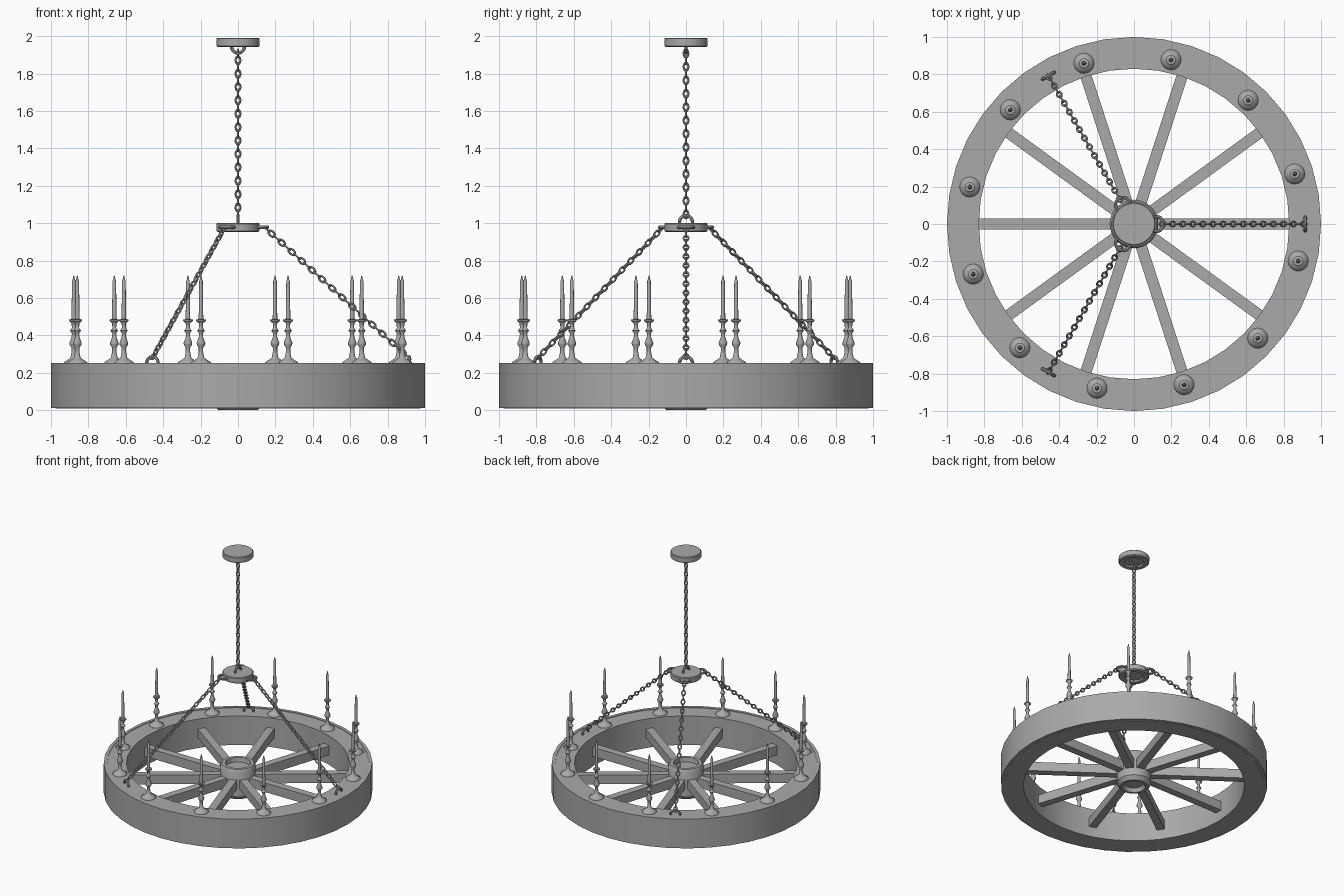
import bpy, bmesh, math
from mathutils import Vector, Matrix

if "Cube" in bpy.data.objects:
    bpy.data.objects.remove(bpy.data.objects["Cube"], do_unlink=True)

grey = bpy.data.materials.new("plain grey")
grey.use_nodes = True
grey.diffuse_color = (0.4, 0.4, 0.4, 1)
grey.node_tree.nodes["Principled BSDF"].inputs["Base Color"].default_value = (0.4, 0.4, 0.4, 1)


def finish(name, bm, angle=35):
    """Turn a bmesh into a named, shaded object."""
    bmesh.ops.recalc_face_normals(bm, faces=bm.faces)
    mesh = bpy.data.meshes.new(name)
    bm.to_mesh(mesh)
    bm.free()
    mesh.materials.append(grey)
    obj = bpy.data.objects.new(name, mesh)
    bpy.context.collection.objects.link(obj)
    bpy.ops.object.select_all(action="DESELECT")
    obj.select_set(True)
    bpy.context.view_layer.objects.active = obj
    bpy.ops.object.shade_smooth_by_angle(angle=math.radians(angle))
    return obj


def lathe(bm, profile, steps, closed=False, offset=(0, 0, 0)):
    """Spin an (radius, height) profile around a vertical axis."""
    points = [Vector((r, 0, z)) for r, z in profile]
    verts = [bm.verts.new(p) for p in points]
    pairs = list(zip(verts, verts[1:]))
    if closed:
        pairs.append((verts[-1], verts[0]))
    edges = [bm.edges.new(p) for p in pairs]
    made = bmesh.ops.spin(bm, geom=verts + edges, cent=(0, 0, 0), axis=(0, 0, 1),
                          angle=math.tau, steps=steps, use_merge=True)
    new = set(verts)
    for edge in edges:
        stack = [edge.verts[0]]
        while stack:
            v = stack.pop()
            for e in v.link_edges:
                o = e.other_vert(v)
                if o not in new:
                    new.add(o)
                    stack.append(o)
    bmesh.ops.translate(bm, verts=list(new), vec=offset)
    bmesh.ops.remove_doubles(bm, verts=list(new), dist=0.0001)


def ring(bm, matrix, half_length, half_width, wire, major=14, minor=6):
    """Oval wire loop lying in the local XY plane, long axis on X."""
    grid = []
    for i in range(major):
        a = math.tau * i / major
        out = Vector((math.cos(a), math.sin(a), 0))
        mid = Vector((out.x * half_length, out.y * half_width, 0))
        row = []
        for j in range(minor):
            b = math.tau * j / minor
            p = mid + out * wire * math.cos(b) + Vector((0, 0, wire * math.sin(b)))
            row.append(bm.verts.new(matrix @ p))
        grid.append(row)
    for i in range(major):
        for j in range(minor):
            k, n = (i + 1) % major, (j + 1) % minor
            bm.faces.new((grid[i][j], grid[k][j], grid[k][n], grid[i][n]))


def chain(name, start, end, pitch=0.036):
    """Links between two points, each turned a quarter from the last."""
    start, end = Vector(start), Vector(end)
    run = end - start
    count = round(run.length / pitch)
    aim = run.to_track_quat("X", "Z").to_matrix().to_4x4()
    bm = bmesh.new()
    for i in range(count):
        spot = Matrix.Translation(start + run * (i + 0.5) / count)
        roll = Matrix.Rotation(math.pi / 2 * (i % 2), 4, "X")
        ring(bm, spot @ aim @ roll, 0.022, 0.0125, 0.0055)
    finish(name, bm)


def turn(angle):
    return Matrix.Rotation(angle, 4, "Z")


def eyelet(name, matrix, radius=0.035):
    bm = bmesh.new()
    ring(bm, matrix, radius, radius, 0.009, 20, 8)
    finish(name, bm)


# Wooden rim with its thin outer band
bm = bmesh.new()
lathe(bm, [(0.83, 0.01), (0.975, 0.01), (0.975, 0.248), (0.83, 0.248)], 40, True)
finish("wheel_rim", bm, 30)
bm = bmesh.new()
lathe(bm, [(0.975, 0.012), (1.0, 0.012), (1.0, 0.252), (0.975, 0.252)], 40, True)
finish("rim_band", bm, 30)

# Hub with recessed ends
bm = bmesh.new()
lathe(bm, [(0, 0.03), (0.07, 0.03), (0.085, 0.0), (0.105, 0.0), (0.13, 0.03),
           (0.13, 0.235), (0.12, 0.25), (0.095, 0.25), (0.09, 0.215), (0, 0.215)], 32)
finish("hub", bm)

# Ten square spokes
bm = bmesh.new()
for i in range(10):
    place = turn(math.tau * i / 10) @ Matrix.Translation((0.475, 0, 0.13))
    bmesh.ops.create_cube(bm, size=1, matrix=place @ Matrix.Diagonal((0.73, 0.06, 0.075, 1)))
finish("spokes", bm)

# Ceiling plate and hanging plate
for name, z in (("ceiling_plate", 1.942), ("hanging_plate", 0.952)):
    bm = bmesh.new()
    lathe(bm, [(0, z + 0.012), (0.07, z + 0.012), (0.075, z), (0.108, z),
               (0.115, z + 0.006), (0.115, z + 0.044), (0.11, z + 0.049), (0, z + 0.049)], 32)
    finish(name, bm)

# Main chain and its loops
upright = Matrix.Rotation(math.pi / 2, 4, "X")
eyelet("ceiling_loop", Matrix.Translation((0, 0, 1.945)) @ upright)
eyelet("plate_loop", Matrix.Translation((0, 0, 1.005)) @ turn(math.pi / 2) @ upright)
chain("main_chain", (0, 0, 1.03), (0, 0, 1.925))

# Three slanted chains with loops on the plate and the rim
for i in range(3):
    spin = turn(math.tau * i / 3)
    eyelet(f"side_loop_{i + 1}", spin @ Matrix.Translation((0.118, 0, 0.978)), 0.04)
    eyelet(f"rim_loop_{i + 1}",
           spin @ Matrix.Translation((0.915, 0, 0.25)) @ turn(math.pi / 2) @ upright, 0.036)
    chain(f"slanted_chain_{i + 1}", spin @ Vector((0.14, 0, 0.98)), spin @ Vector((0.92, 0, 0.275)))

# Twelve turned candlesticks with tapered candles
stick = [(0, 0.246), (0.055, 0.246), (0.053, 0.256), (0.035, 0.268), (0.018, 0.28),
         (0.012, 0.31), (0.012, 0.335), (0.022, 0.35), (0.023, 0.36), (0.012, 0.39),
         (0.01, 0.41), (0.02, 0.425), (0.01, 0.44), (0.012, 0.465), (0.026, 0.478),
         (0.026, 0.485), (0.011, 0.487)]
candle = [(0.0125, 0.48), (0.0095, 0.69), (0.006, 0.7), (0.002, 0.72), (0, 0.72)]
for i in range(12):
    a = math.radians(17.3 + 30 * i)
    spot = (0.9 * math.cos(a), 0.9 * math.sin(a), 0)
    for name, profile in (("candlestick", stick), ("candle", candle)):
        bm = bmesh.new()
        lathe(bm, profile, 16, offset=spot)
        finish(f"{name}_{i + 1}", bm, 45)
